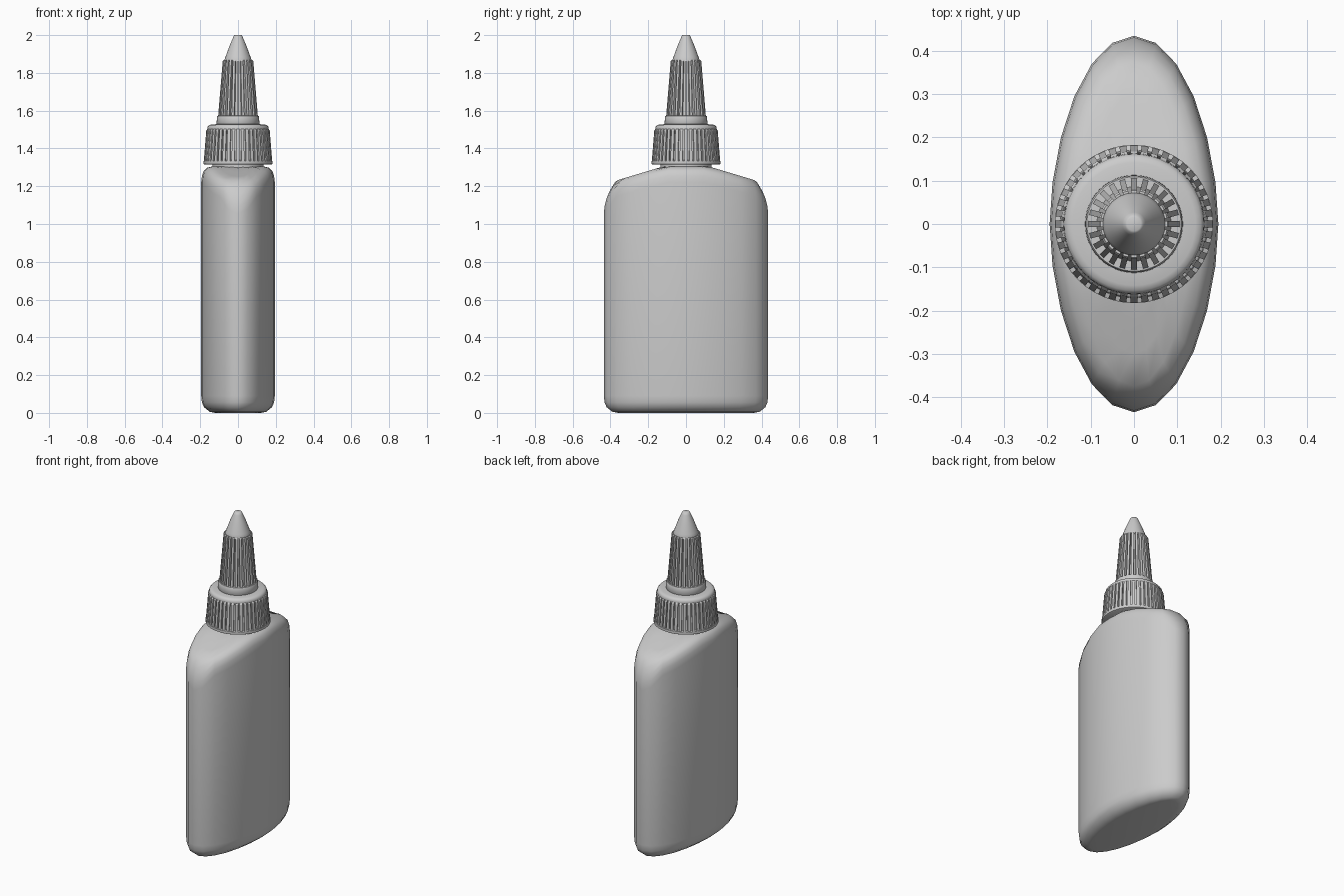
import bpy, bmesh, math
from math import sin, cos, tau

if "Cube" in bpy.data.objects:
    bpy.data.objects.remove(bpy.data.objects["Cube"], do_unlink=True)

grey = bpy.data.materials.new("light grey plastic")
grey.use_nodes = True
grey.diffuse_color = (0.6, 0.6, 0.6, 1)
grey.node_tree.nodes["Principled BSDF"].inputs["Base Color"].default_value = (0.6, 0.6, 0.6, 1)


def finish(bm, name, smooth=40):
    bmesh.ops.recalc_face_normals(bm, faces=bm.faces)
    mesh = bpy.data.meshes.new(name)
    bm.to_mesh(mesh)
    bm.free()
    mesh.materials.append(grey)
    ob = bpy.data.objects.new(name, mesh)
    bpy.context.collection.objects.link(ob)
    if smooth:
        bpy.ops.object.select_all(action="DESELECT")
        ob.select_set(True)
        bpy.context.view_layer.objects.active = ob
        bpy.ops.object.shade_smooth_by_angle(angle=math.radians(smooth))
    return ob


def skin(rings, name, smooth=40):
    """Bridge closed rings of points and cap both ends."""
    bm = bmesh.new()
    loops = [[bm.verts.new(p) for p in ring] for ring in rings]
    n = len(loops[0])
    for a, b in zip(loops, loops[1:]):
        for i in range(n):
            j = (i + 1) % n
            bm.faces.new((a[i], a[j], b[j], b[i]))
    bm.faces.new(loops[0])
    bm.faces.new(loops[-1])
    return finish(bm, name, smooth)


def lathe(profile, name, sides=48):
    skin([[(r * cos(tau * i / sides), r * sin(tau * i / sides), z)
           for i in range(sides)] for r, z in profile], name)


def ribs(name, count, width, outline):
    """Ring of upright ribs, each an (r, z) outline given a width."""
    bm = bmesh.new()
    for k in range(count):
        c, s = cos(tau * k / count), sin(tau * k / count)
        sides = [[bm.verts.new((r * c - t * s, r * s + t * c, z)) for r, z in outline]
                 for t in (-width / 2, width / 2)]
        n = len(outline)
        for side in sides:
            bm.faces.new(side)
        for i in range(n):
            j = (i + 1) % n
            bm.faces.new((sides[0][i], sides[0][j], sides[1][j], sides[1][i]))
    finish(bm, name, 0)


# Bottle body: pointed oval section, rounded base, shoulders sloping to the ends
def oval(inset, scale=1.0):
    pts = []
    for i in range(24):
        a = tau * i / 24
        y = math.copysign(abs(sin(a)) ** 1.12, sin(a))
        pts.append(((0.195 - inset) * cos(a) * scale, (0.435 - inset) * y * scale))
    return pts


def shoulder(y):
    y = abs(y)
    return 1.305 - 0.3 * max(0, y - 0.12) - 1.1 * max(0, y - 0.37)


rings = [[(x, y, z) for x, y in oval(inset)]
         for inset, z in ((0.075, 0), (0.045, 0.006), (0.015, 0.03), (0.004, 0.055), (0, 0.09))]
for inset, drop in ((0, 0.085), (0.004, 0.05), (0.014, 0.023), (0.032, 0.007), (0.06, 0)):
    rings.append([(x, y, shoulder(y) - drop) for x, y in oval(inset)])
for scale in (0.8, 0.6, 0.4, 0.2):
    rings.append([(x, y, shoulder(y)) for x, y in oval(0.06, scale)])
skin(rings, "bottle_body", 50)

# Neck between body and cap
lathe(((0.135, 1.27), (0.135, 1.33)), "neck")

# Screw cap with lip, ribbed wall and rounded top
lathe(((0.178, 1.315), (0.183, 1.318), (0.183, 1.334), (0.171, 1.338),
       (0.160, 1.495), (0.163, 1.502), (0.161, 1.515), (0.154, 1.523), (0.142, 1.527),
       (0.1, 1.529)), "screw_cap")
ribs("screw_cap_ribs", 44, 0.016,
     ((0.15, 1.334), (0.181, 1.334), (0.168, 1.495), (0.162, 1.504), (0.15, 1.504)))

# Twist nozzle with flange, ribbed grip and tapered tip
lathe(((0.11, 1.525), (0.113, 1.53), (0.112, 1.568), (0.109, 1.573), (0.08, 1.574)), "nozzle_flange")
lathe(((0.086, 1.57), (0.066, 1.865)), "nozzle_grip")
ribs("nozzle_ribs", 24, 0.013,
     ((0.06, 1.573), (0.105, 1.573), (0.081, 1.862), (0.077, 1.868), (0.06, 1.868)))
lathe(((0.072, 1.86), (0.072, 1.868), (0.066, 1.885), (0.046, 1.94), (0.027, 1.985),
       (0.021, 1.997), (0.016, 2.0)), "nozzle_tip")
